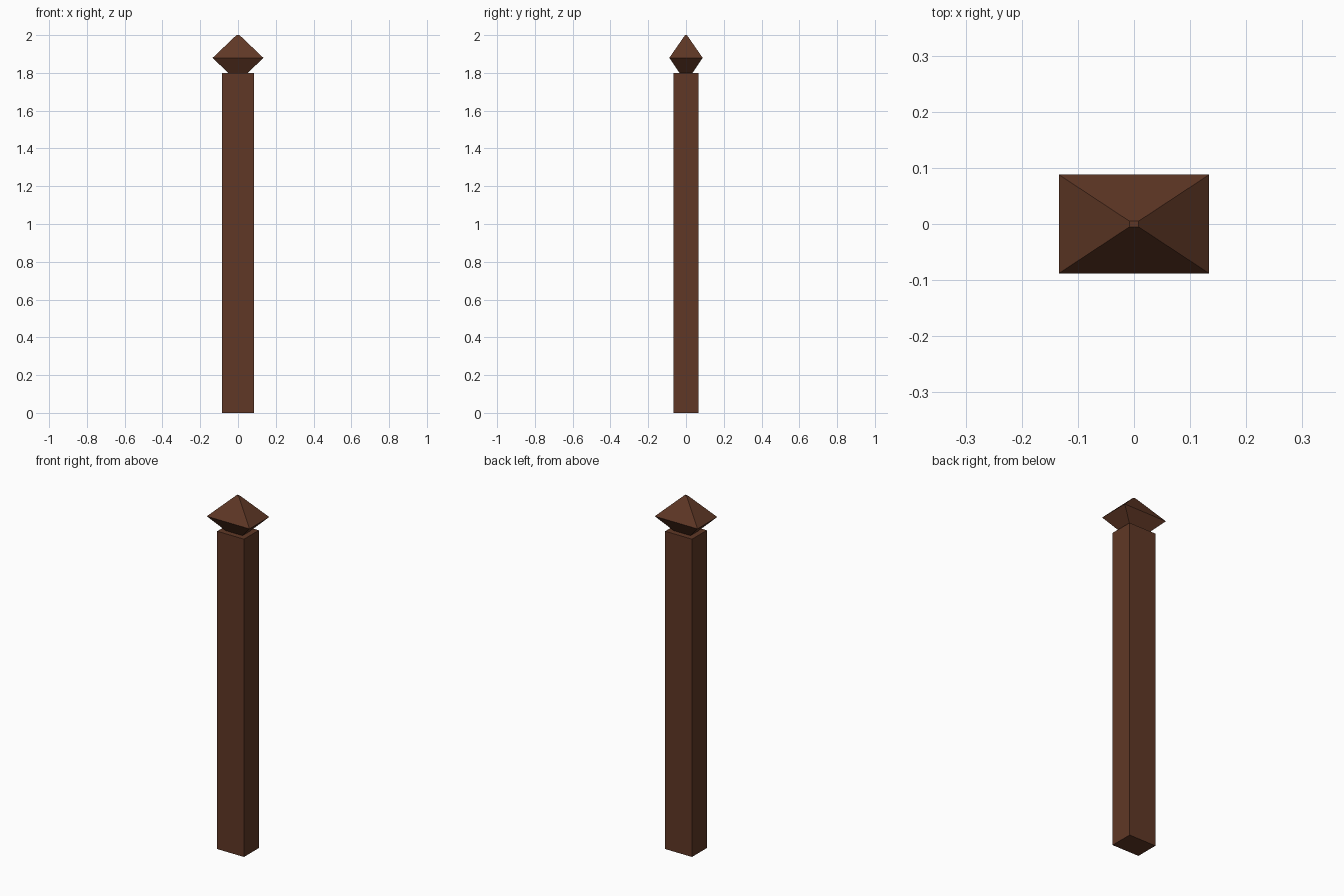
import bpy, bmesh

if "Cube" in bpy.data.objects:
    bpy.data.objects.remove(bpy.data.objects["Cube"])

wood = bpy.data.materials.new("dark brown wood")
wood.diffuse_color = (0.115, 0.039, 0.019, 1)
wood.use_nodes = True
wood.node_tree.nodes["Principled BSDF"].inputs["Base Color"].default_value = wood.diffuse_color


def loft(name, sections):
    """Closed solid through rectangular sections (half_x, half_y, z)."""
    bm = bmesh.new()
    rings = [[bm.verts.new((sx * hx, sy * hy, z))
              for sx, sy in ((-1, -1), (1, -1), (1, 1), (-1, 1))]
             for hx, hy, z in sections]
    bm.faces.new(rings[0][::-1])
    bm.faces.new(rings[-1])
    for a, b in zip(rings, rings[1:]):
        for i in range(4):
            j = (i + 1) % 4
            bm.faces.new((a[i], a[j], b[j], b[i]))
    bmesh.ops.recalc_face_normals(bm, faces=bm.faces)
    mesh = bpy.data.meshes.new(name)
    bm.to_mesh(mesh)
    bm.free()
    mesh.materials.append(wood)
    obj = bpy.data.objects.new(name, mesh)
    bpy.context.collection.objects.link(obj)
    return obj


# Straight rectangular post
loft("post_shaft", [(0.084, 0.066, 0), (0.084, 0.066, 1.8)])

# Double-pyramid cap, flaring out then rising to a small flat tip
loft("post_cap", [(0.053, 0.035, 1.8), (0.134, 0.088, 1.88), (0.008, 0.005, 2.0)])
